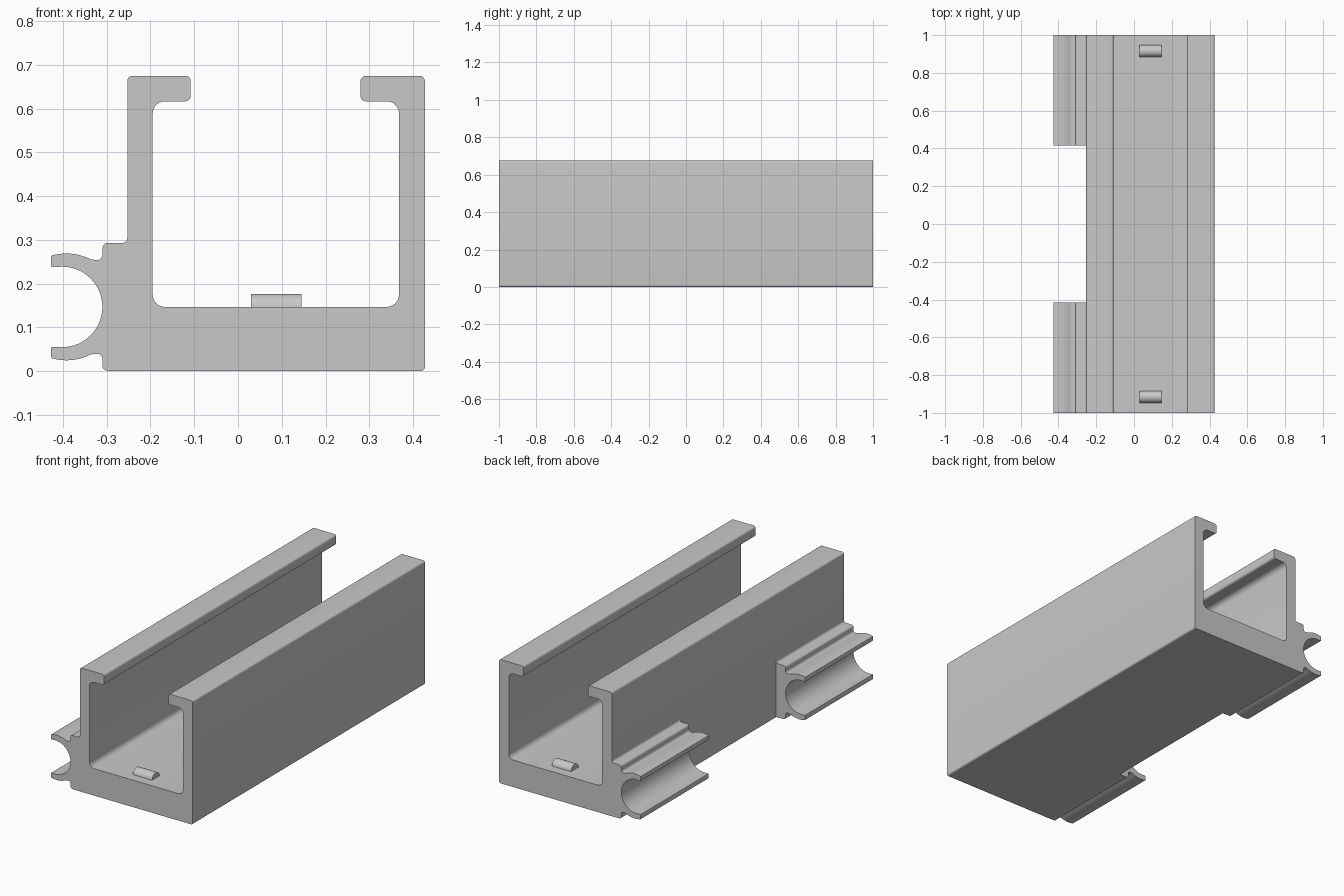
import bpy, bmesh, math
from mathutils import Vector

if "Cube" in bpy.data.objects:
    bpy.data.objects.remove(bpy.data.objects["Cube"], do_unlink=True)

grey = bpy.data.materials.new("plain_grey")
grey.use_nodes = True
colour = (0.58, 0.58, 0.58, 1)
grey.diffuse_color = colour
grey.node_tree.nodes["Principled BSDF"].inputs["Base Color"].default_value = colour


def rounded(corners, steps=6):
    """Open path of (x, z, radius) corners with true tangent fillets."""
    out = []
    for i, (x, z, r) in enumerate(corners):
        p = Vector((x, z))
        if not r:
            out.append(p)
            continue
        a = (Vector(corners[i - 1][:2]) - p).normalized()
        b = (Vector(corners[i + 1][:2]) - p).normalized()
        half = a.angle(b) / 2
        centre = p + (a + b).normalized() * r / math.sin(half)
        start = (p + a * r / math.tan(half) - centre).normalized()
        end = (p + b * r / math.tan(half) - centre).normalized()
        out += [centre + start.slerp(end, k / steps) * r for k in range(steps + 1)]
    return out


def arc(cx, cz, r, a0, a1, steps):
    angles = [math.radians(a0 + (a1 - a0) * k / steps) for k in range(steps + 1)]
    return [Vector((cx + r * math.cos(t), cz + r * math.sin(t))) for t in angles]


def skin(bm, a, b):
    """Join two matching rings of vertices with quads."""
    for i in range(len(a)):
        j = (i + 1) % len(a)
        bm.faces.new((a[i], a[j], b[j], b[i]))


def finish(bm, name):
    bmesh.ops.recalc_face_normals(bm, faces=bm.faces[:])
    mesh = bpy.data.meshes.new(name)
    bm.to_mesh(mesh)
    bm.free()
    mesh.materials.append(grey)
    ob = bpy.data.objects.new(name, mesh)
    bpy.context.collection.objects.link(ob)
    bpy.ops.object.select_all(action='DESELECT')
    ob.select_set(True)
    bpy.context.view_layer.objects.active = ob
    bpy.ops.object.shade_smooth_by_angle(angle=math.radians(35))


# Channel outline, from the lower left round to the clip shoulder
WALL, SIDE, MID, FLOOR, TOP = -0.253, 0.427, 0.147, 0.147, 0.675
channel = rounded([
    (WALL, 0, 0), (SIDE, 0, 0.01), (SIDE, TOP, 0.012), (0.28, TOP, 0.012),
    (0.28, 0.617, 0.012), (0.368, 0.617, 0.028), (0.368, FLOOR, 0.028),
    (-0.195, FLOOR, 0.028), (-0.195, 0.617, 0.028), (-0.108, 0.617, 0.012),
    (-0.108, TOP, 0.012), (WALL, TOP, 0.012), (WALL, 0.31, 0)])

# Upper half of the clip: shoulder, groove, curved arm, tip, round seat
shoulder = rounded([(WALL, 0.31, 0), (WALL, 0.293, 0.012), (-0.31, 0.293, 0.012),
                    (-0.31, 0.252, 0.012), (-0.335, 0.256, 0)])
outer = arc(-0.392, MID, 0.122, 63, 106, 12)
tip = rounded([(outer[-1].x, outer[-1].y, 0), (-SIDE, 0.263, 0.002),
               (-SIDE, 0.238, 0.003), (-0.402, 0.239, 0)], 3)
seat = arc(-0.402, MID, 0.092, 90, 0, 16)
upper = shoulder[:-1] + outer + tip[1:-1] + seat
# The lower half mirrors the upper and runs flush into the underside
lower = [Vector((p.x, 2 * MID - p.y)) for p in reversed(upper[:-1]) if p.x < -0.27]
clip = upper[1:] + lower

# Rail: one closed skin, with the clips present only near both ends
bm = bmesh.new()
rings = []
for y in (-1, -0.415, 0.415, 1):
    body = [bm.verts.new((p.x, y, p.y)) for p in channel]
    arm = [bm.verts.new((p.x, y, p.y)) for p in clip]
    rings.append((body, arm))
skin(bm, rings[0][0] + rings[0][1], rings[1][0] + rings[1][1])
skin(bm, rings[1][0], rings[2][0])
skin(bm, rings[2][0] + rings[2][1], rings[3][0] + rings[3][1])
for body, arm in (rings[0], rings[3]):
    bm.faces.new(body + arm)
for body, arm in (rings[1], rings[2]):
    bm.faces.new([body[-1]] + arm + [body[0]])
finish(bm, "rail_with_clips")

# Rounded locating bumps on the channel floor
for y, name in ((-0.915, "front_bump"), (0.915, "back_bump")):
    bm = bmesh.new()
    dome = arc(y, FLOOR - 0.002, 0.032, 0, 180, 16)
    ends = [[bm.verts.new((x, p.x, p.y)) for p in dome] for x in (0.03, 0.145)]
    skin(bm, *ends)
    for end in ends:
        bm.faces.new(end)
    finish(bm, name)
